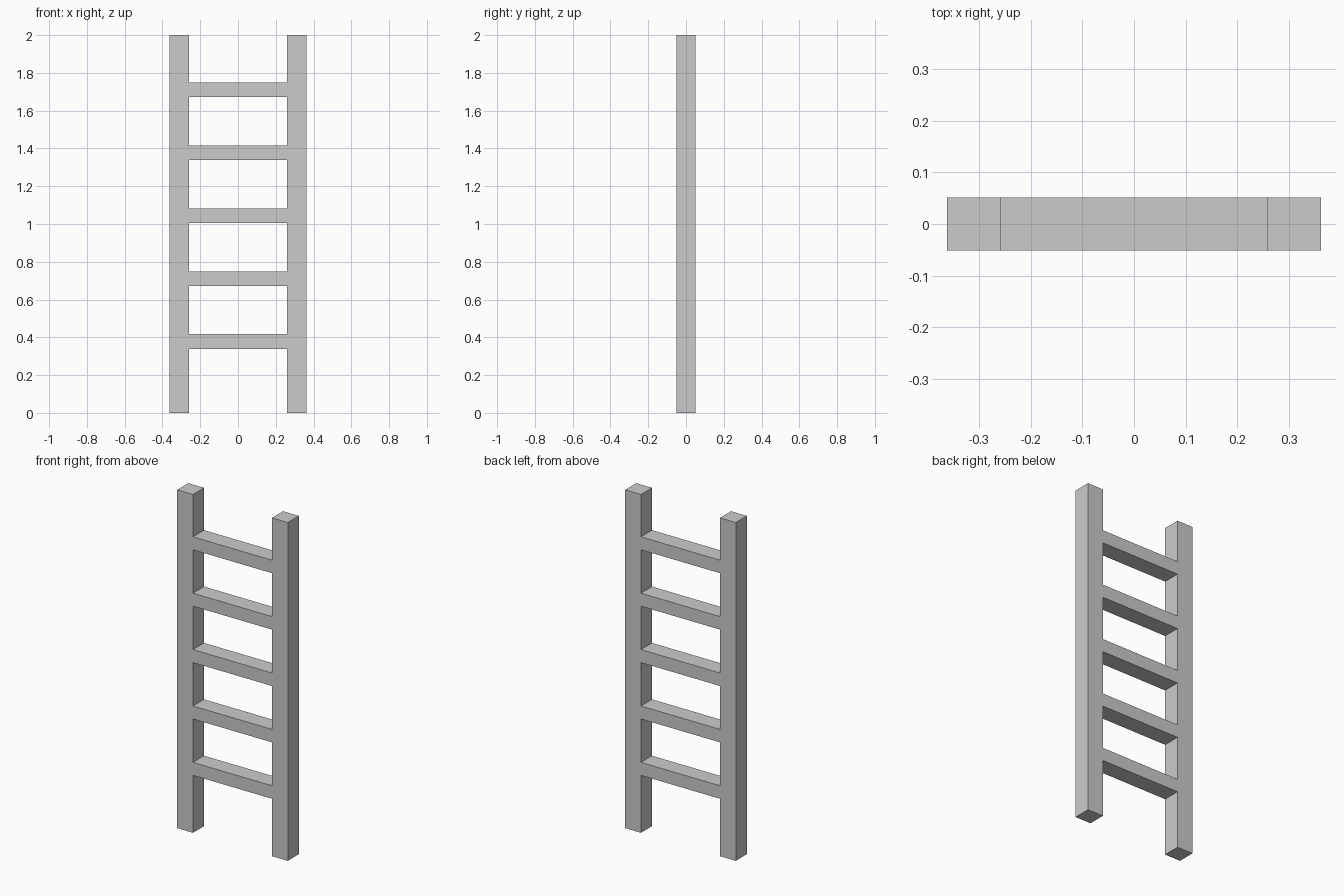
import bpy

if "Cube" in bpy.data.objects:
    bpy.data.objects.remove(bpy.data.objects["Cube"])

DEPTH = 0.103        # front-to-back thickness shared by all parts
RAIL_W = 0.103       # rail width
RAIL_IN = 0.2585     # inner face of each rail
HEIGHT = 2.0
RUNG_H = 0.077
RUNG_Z = 0.378       # centre of the lowest rung
RUNG_STEP = 1 / 3


def box(name, size, loc):
    bpy.ops.mesh.primitive_cube_add(size=1, location=loc)
    ob = bpy.context.object
    ob.name = name
    ob.scale = size
    bpy.ops.object.transform_apply(location=False, rotation=False, scale=True)
    return ob


# Upright side rails
for side, name in ((-1, "left_rail"), (1, "right_rail")):
    box(name, (RAIL_W, DEPTH, HEIGHT),
        (side * (RAIL_IN + RAIL_W / 2), 0, HEIGHT / 2))

# Five evenly spaced rungs, flush with the rails
for i in range(5):
    box(f"rung_{i + 1}", (2 * RAIL_IN, DEPTH, RUNG_H),
        (0, 0, RUNG_Z + i * RUNG_STEP))
